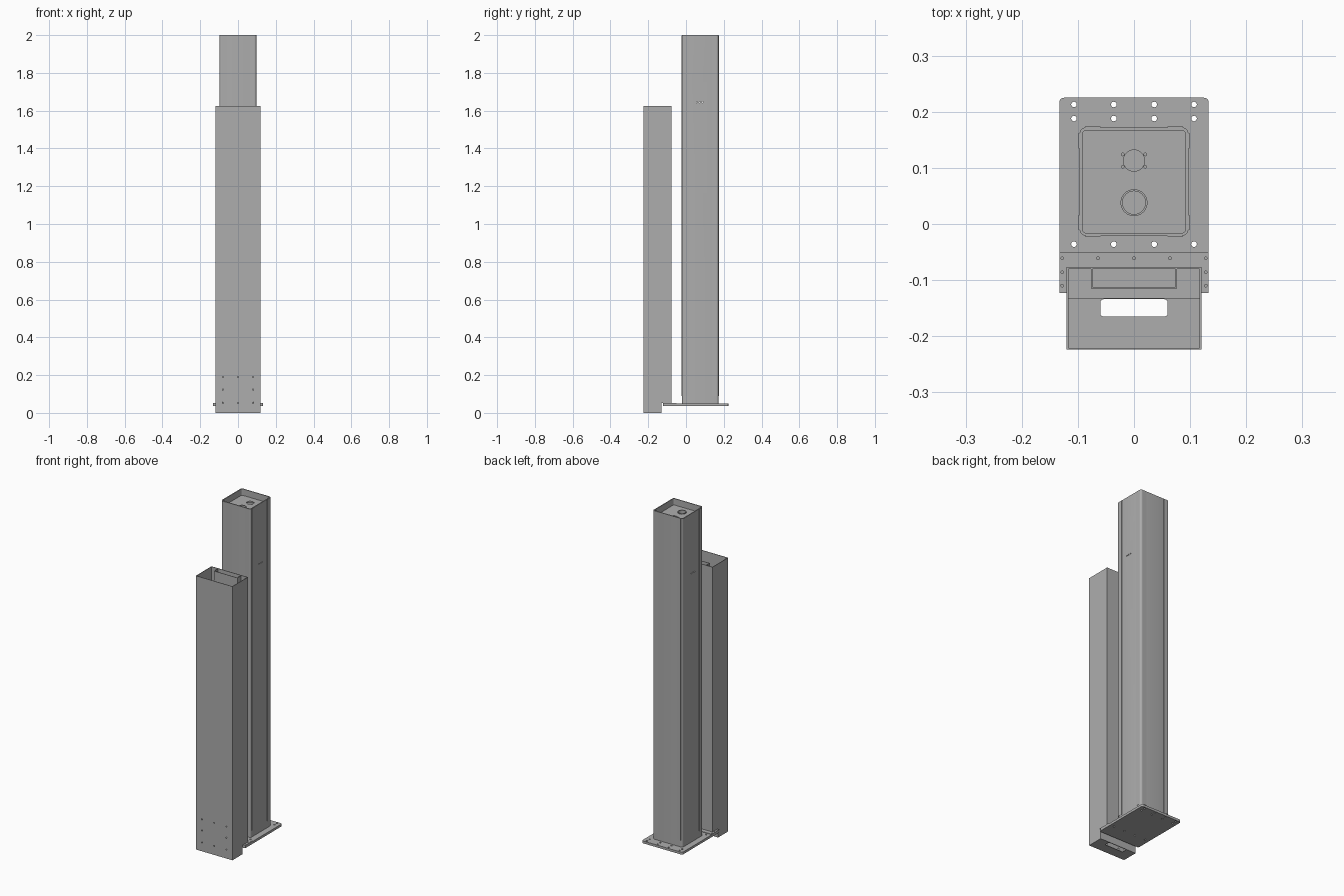
import bpy, bmesh, math
from mathutils import Vector

cube = bpy.data.objects.get("Cube")
if cube:
    bpy.data.objects.remove(cube, do_unlink=True)

grey = bpy.data.materials.new("plain grey metal")
grey.use_nodes = True
GREY = (0.42, 0.42, 0.42, 1)
grey.diffuse_color = GREY
grey.node_tree.nodes["Principled BSDF"].inputs["Base Color"].default_value = GREY


def rect(x0, x1, y0, y1, r=0.0, steps=5):
    """Rectangle outline, with rounded corners if r is given."""
    if r == 0:
        return [(x0, y0), (x1, y0), (x1, y1), (x0, y1)]
    pts = []
    centres = [(x1 - r, y1 - r), (x0 + r, y1 - r), (x0 + r, y0 + r), (x1 - r, y0 + r)]
    for q, (cx, cy) in enumerate(centres):
        for i in range(steps + 1):
            a = math.pi / 2 * (q + i / steps)
            pts.append((cx + r * math.cos(a), cy + r * math.sin(a)))
    return pts


def circle(cx, cy, r, n=16):
    return [(cx + r * math.cos(math.tau * i / n), cy + r * math.sin(math.tau * i / n))
            for i in range(n)]


def prisms(name, outlines, lo, hi, axis="z"):
    """Extrude outlines along an axis from lo to hi into one object."""
    place = {"z": lambda u, v, w: (u, v, w),
             "x": lambda u, v, w: (w, u, v),
             "y": lambda u, v, w: (u, w, v)}[axis]
    bm = bmesh.new()
    for pts in outlines:
        face = bm.faces.new([bm.verts.new(place(u, v, lo)) for u, v in pts])
        out = bmesh.ops.extrude_face_region(bm, geom=[face])
        moved = [e for e in out["geom"] if isinstance(e, bmesh.types.BMVert)]
        bmesh.ops.translate(bm, verts=moved, vec=Vector(place(0, 0, hi - lo)))
    bmesh.ops.recalc_face_normals(bm, faces=bm.faces)
    mesh = bpy.data.meshes.new(name)
    bm.to_mesh(mesh)
    bm.free()
    mesh.materials.append(grey)
    obj = bpy.data.objects.new(name, mesh)
    bpy.context.collection.objects.link(obj)
    return obj


def cut(obj, outlines, lo, hi, axis="z"):
    """Subtract extruded outlines from an object."""
    cutter = prisms("cutter", outlines, lo, hi, axis)
    cutter.hide_render = True
    mod = obj.modifiers.new("cut", "BOOLEAN")
    mod.operation, mod.solver, mod.object = "DIFFERENCE", "EXACT", cutter
    bpy.context.view_layer.objects.active = obj
    bpy.ops.object.modifier_apply(modifier=mod.name)
    bpy.data.objects.remove(cutter, do_unlink=True)


def smooth(obj):
    bpy.ops.object.select_all(action="DESELECT")
    obj.select_set(True)
    bpy.context.view_layer.objects.active = obj
    bpy.ops.object.shade_smooth_by_angle(angle=math.radians(30))


# Base plate with three rows of bolt holes
base = prisms("base_plate", [rect(-0.133, 0.133, -0.123, 0.225, 0.008)], 0.036, 0.05)
cut(base, [circle(x, y, 0.005) for y in (-0.036, 0.188, 0.213)
           for x in (-0.107, -0.036, 0.036, 0.107)], 0, 0.1)

# Thin mounting flange under the front cover
flange = prisms("cover_flange", [rect(-0.133, 0.133, -0.123, -0.051)], 0.05, 0.053)
holes = [circle(x, -0.061, 0.0025, 10) for x in (-0.128, -0.064, 0, 0.064, 0.128)]
holes += [circle(s * 0.128, y, 0.0025, 10) for s in (-1, 1) for y in (-0.086, -0.11)]
cut(flange, holes, 0, 0.1)

# Tall rounded square tube, open at the top
column = prisms("column_tube", [rect(-0.097, 0.097, -0.021, 0.172, 0.011)], 0.05, 2)
cut(column, [rect(-0.092, 0.092, -0.016, 0.167, 0.007)], 0.06, 2.1)
cut(column, [circle(y, 1.645, 0.0035, 10) for y in (0.058, 0.073, 0.088)], -0.2, 0.2, "x")
smooth(column)

# Thin strips that wrap next to each column corner
strips = []
for s in (-1, 1):
    a, b = sorted((s * 0.06, s * 0.087))
    strips += [rect(a, b, -0.0225, -0.021), rect(a, b, 0.172, 0.1735)]
    a, b = sorted((s * 0.097, s * 0.0985))
    strips += [rect(a, b, -0.011, 0.016), rect(a, b, 0.135, 0.162)]
prisms("corner_strips", strips, 0.09, 1.999)

# Recessed cap inside the column, with two round openings and screw holes
cap = prisms("column_cap", [rect(-0.092, 0.092, -0.016, 0.167, 0.007)], 1.955, 1.962)
cut(cap, [circle(0, 0.113, 0.019, 32), circle(0, 0.038, 0.021, 32)]
    + [circle(sx * 0.02, 0.113 + sy * 0.011, 0.0025, 10)
       for sx in (-1, 1) for sy in (-1, 1)], 1.9, 2)
collar = prisms("cap_collar", [circle(0, 0.038, 0.024, 32)], 1.945, 1.966)
cut(collar, [circle(0, 0.038, 0.0205, 32)], 1.9, 2)
cut(cap, [circle(0, 0.038, 0.0239, 32)], 1.9, 2)
smooth(cap)
smooth(collar)

# Front cover: hollow box with a stepped foot, open at the top
T = 0.003
F, S, B, TOP = -0.224, -0.13, -0.077, 1.625
profile = [(F, 0), (S, 0), (S, 0.053), (B, 0.053), (B, TOP), (F, TOP)]
hollow = [(F + T, T), (S - T, T), (S - T, 0.053 + T), (B - T, 0.053 + T),
          (B - T, TOP + 0.1), (F + T, TOP + 0.1)]
cover = prisms("front_cover", [profile], -0.12, 0.12, "x")
cut(cover, [hollow], -0.12 + T, 0.12 - T, "x")
cut(cover, [rect(-0.06, 0.06, -0.165, -0.134, 0.006)], -0.05, 0.02)
cut(cover, [circle(x, z, 0.0035, 10) for x in (-0.08, 0, 0.08)
            for z in (0.053, 0.123, 0.19) if x or z != 0.123], -0.3, F + 0.02, "y")

# U-shaped stiffening channel along the inside of the cover's back wall
W, D = 0.077, -0.115
channel = [(-W, B - T), (-W, D), (W, D), (W, B - T),
           (W - T, B - T), (W - T, D + T), (T - W, D + T), (T - W, B - T)]
prisms("cover_channel", [channel], 0.053 + T, TOP - 0.002)
